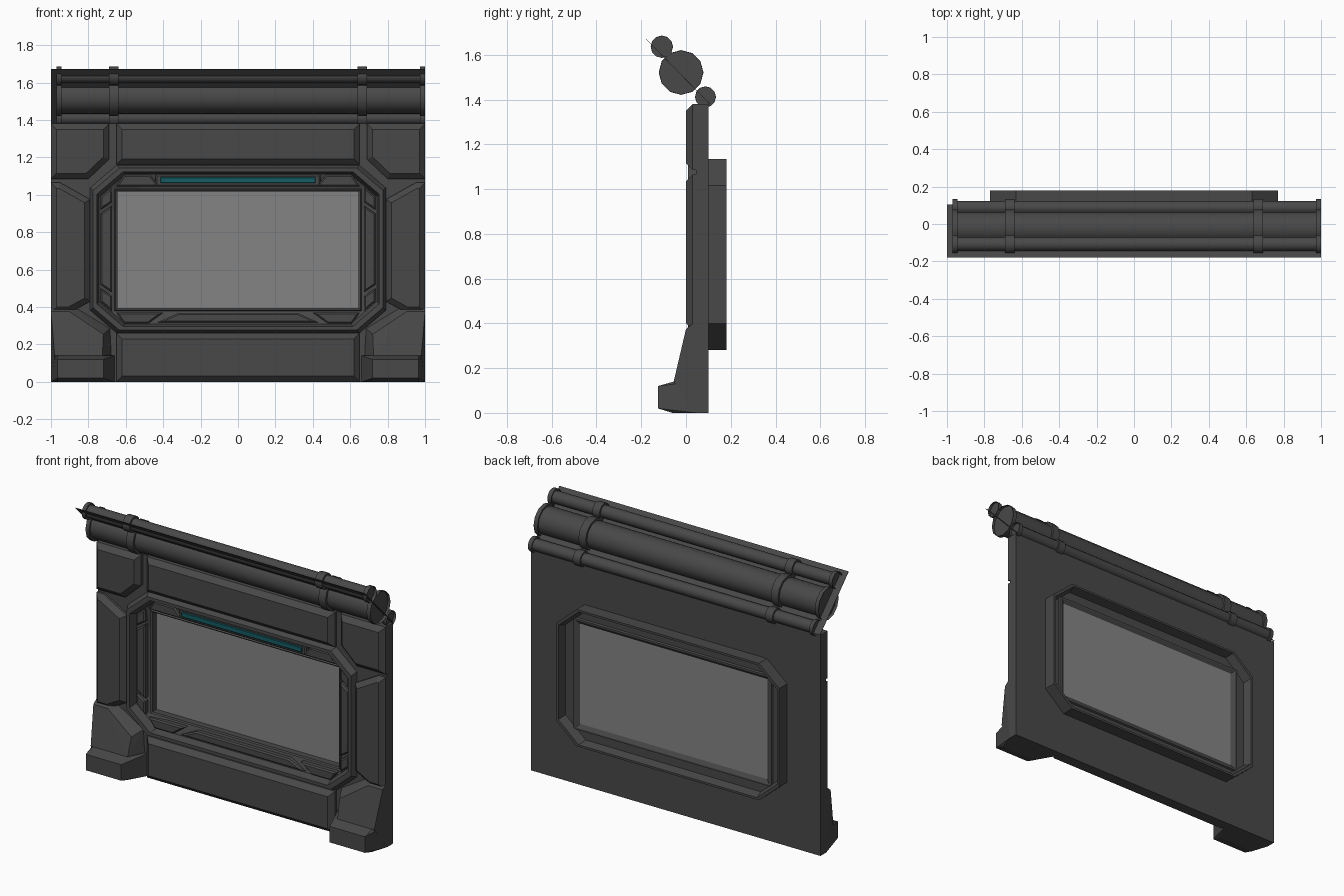
import bpy, bmesh, math

if "Cube" in bpy.data.objects:
    bpy.data.objects.remove(bpy.data.objects["Cube"])


def material(name, col):
    m = bpy.data.materials.new(name)
    m.diffuse_color = col
    m.use_nodes = True
    m.node_tree.nodes["Principled BSDF"].inputs["Base Color"].default_value = m.diffuse_color
    return m


DARK = material("dark_metal", (0.065, 0.065, 0.065, 1))
GLASS = material("pane_grey", (0.23, 0.23, 0.23, 0.8))
CYAN = material("light_cyan", (0.008, 0.11, 0.13, 1))


def finish(bm, name, mat=DARK):
    bmesh.ops.recalc_face_normals(bm, faces=bm.faces[:])
    me = bpy.data.meshes.new(name)
    bm.to_mesh(me)
    bm.free()
    ob = bpy.data.objects.new(name, me)
    bpy.context.collection.objects.link(ob)
    me.materials.append(mat)
    return ob


def loop(w, z0, z1, y, c=None, cx=0.14, cz=0.12):
    """Twelve points: chamfered when c is set, otherwise a true rectangle."""
    pts = []
    for sx, top in ((1, 1), (-1, 1), (-1, 0), (1, 0)):
        z = z1 if top else z0
        dz = -cz if top else cz
        side = (sx * w, y, z + dz)
        flat = (sx * (w - cx), y, z)
        mid = (sx * (w - cx / 2), y, z + dz / 2) if c else (sx * w, y, z)
        pts += [side, mid, flat] if sx * (1 if top else -1) > 0 else [flat, mid, side]
    return pts


def loft(name, loops):
    """Skin a closed ring of loops."""
    bm = bmesh.new()
    vs = [[bm.verts.new(p) for p in lp] for lp in loops]
    n = len(loops[0])
    for k in range(len(vs)):
        a, b = vs[k], vs[(k + 1) % len(vs)]
        for i in range(n):
            j = (i + 1) % n
            bm.faces.new((a[i], a[j], b[j], b[i]))
    return finish(bm, name)


def panel(name, pts, bevel=0.03, y0=0.045, y1=0.03, y2=0.0, mat=DARK):
    """Raised plate with a sloped border, drawn as an x-z outline."""
    area = sum(p[0] * q[1] - q[0] * p[1] for p, q in zip(pts, pts[1:] + pts[:1]))
    if area < 0:
        pts = pts[::-1]
    bm = bmesh.new()
    back = [bm.verts.new((x, y0, z)) for x, z in pts]
    front = [bm.verts.new((x, y1, z)) for x, z in pts]
    bm.faces.new(back[::-1])
    for i in range(len(pts)):
        j = (i + 1) % len(pts)
        bm.faces.new((back[i], back[j], front[j], front[i]))
    f = bm.faces.new(front)
    bm.normal_update()
    bmesh.ops.inset_region(bm, faces=[f], thickness=bevel, use_even_offset=True)
    for v in f.verts:
        v.co.y = y2
    return finish(bm, name, mat)


def pair(name, pts, **kw):
    for s, side in ((1, "right"), (-1, "left")):
        panel(f"{name}_{side}", [(s * x, z) for x, z in pts], **kw)


def hull(name, pts, s=1):
    bm = bmesh.new()
    for x, y, z in pts:
        bm.verts.new((s * x, y, z))
    bmesh.ops.convex_hull(bm, input=bm.verts[:])
    return finish(bm, name)


def rod(name, x0, x1, y, z, r, fill='NGON'):
    bpy.ops.mesh.primitive_cylinder_add(vertices=12, radius=r, depth=x1 - x0,
                                        end_fill_type=fill,
                                        location=((x0 + x1) / 2, y, z),
                                        rotation=(0, math.pi / 2, 0))
    ob = bpy.context.object
    ob.name = name
    ob.data.materials.append(DARK)
    bpy.ops.object.shade_smooth_by_angle(angle=math.radians(35))


# Wall slab with chamfered window hole
loft("wall_slab", [
    loop(1, 0, 1.38, 0.10), loop(1, 0, 1.38, 0.045),
    loop(0.77, 0.28, 1.135, 0.045, 1), loop(0.77, 0.28, 1.135, 0.10, 1)])

# Window surround: front lip, funnel, rectangular opening and rear rim
loft("window_surround", [
    loop(0.79, 0.262, 1.158, 0.045, 1), loop(0.775, 0.277, 1.143, 0.008, 1),
    loop(0.755, 0.297, 1.123, 0.008, 1), loop(0.742, 0.31, 1.11, 0.055, 1),
    loop(0.66, 0.38, 1.03, 0.08), loop(0.655, 0.385, 1.025, 0.07),
    loop(0.645, 0.395, 1.018, 0.075), loop(0.645, 0.395, 1.018, 0.12),
    loop(0.67, 0.37, 1.04, 0.135), loop(0.685, 0.36, 1.05, 0.135),
    loop(0.69, 0.355, 1.055, 0.125),
    loop(0.745, 0.305, 1.11, 0.125, 1), loop(0.757, 0.293, 1.122, 0.18, 1),
    loop(0.77, 0.28, 1.135, 0.18, 1), loop(0.77, 0.28, 1.135, 0.09, 1)])

# Window pane
panel("window_pane", [(-0.65, 0.39), (0.65, 0.39), (0.65, 1.022), (-0.65, 1.022)],
      bevel=0.01, y0=0.121, y1=0.115, y2=0.115, mat=GLASS)

# Front armour panels
panel("top_panel", [(-0.65, 1.162), (0.65, 1.162), (0.65, 1.38), (-0.65, 1.38)])
panel("bottom_panel", [(-0.65, 0.0), (0.65, 0.0), (0.65, 0.26), (-0.65, 0.26)])
pair("corner_panel", [(0.69, 1.38), (1, 1.38), (1, 1.085), (0.80, 1.085), (0.69, 1.19)])
pair("side_panel", [(1, 1.065), (0.95, 1.065), (0.79, 0.975), (0.79, 0.43), (0.90, 0.37), (1, 0.37)])

# Feet: sloped upper block and projecting toe
for s, side in ((1, "right"), (-1, "left")):
    hull(f"foot_upper_{side}", [
        (0.67, 0.045, 0), (0.685, 0.045, 0.285), (0.89, 0.045, 0.41), (1, 0.045, 0.41),
        (1, 0.045, 0), (0.725, -0.055, 0.14), (0.72, -0.025, 0.255), (0.90, 0.0, 0.375),
        (1, 0.0, 0.375), (0.98, -0.055, 0.14)], s)
    hull(f"foot_toe_{side}", [
        (0.66, 0.045, 0), (0.66, 0.045, 0.14), (1, 0.045, 0), (1, 0.045, 0.14)] +
        [(x, y, z) for x in (0.72, 0.965) for y, z in
         ((-0.06, 0), (-0.125, 0.02), (-0.125, 0.12), (-0.055, 0.14))], s)

# Trim plates inside the window surround
trim = dict(bevel=0.008, y0=0.08, y1=0.05, y2=0.042)
pair("side_trim", [(0.735, 0.52), (0.735, 0.90), (0.675, 0.94), (0.675, 0.48)], **trim)
pair("upper_side_trim", [(0.735, 0.92), (0.735, 0.99), (0.675, 1.04), (0.675, 0.96)], **trim)
pair("lower_side_trim", [(0.735, 0.50), (0.735, 0.43), (0.675, 0.38), (0.675, 0.46)], **trim)
pair("upper_corner_trim", [(0.47, 1.105), (0.61, 1.105), (0.65, 1.045), (0.42, 1.045)], **trim)
pair("lower_corner_trim", [(0.48, 0.312), (0.61, 0.312), (0.65, 0.37), (0.40, 0.37)], **trim)
panel("lower_vent", [(-0.43, 0.318), (0.43, 0.318), (0.32, 0.368), (-0.32, 0.368)], **trim)
panel("light_housing", [(-0.44, 1.045), (0.44, 1.045), (0.44, 1.108), (-0.44, 1.108)], **trim)
panel("light_bar", [(-0.415, 1.063), (0.415, 1.063), (0.415, 1.095), (-0.415, 1.095)],
      bevel=0.004, y0=0.045, y1=0.037, y2=0.034, mat=CYAN)

# Roof pipes with capped bands and open end collars
for name, y, z, r, collar in (("upper_pipe", -0.108, 1.636, 0.038, 0.05),
                              ("main_pipe", -0.022, 1.521, 0.086, 0.1),
                              ("rear_pipe", 0.087, 1.412, 0.037, 0.047)):
    rod(name, -0.955, 0.978, y, z, r)
    for i, (a, b) in enumerate(((-0.69, -0.64), (0.64, 0.69))):
        rod(f"{name}_band_{i + 1}", a, b, y, z, collar)
    for i, (a, b, cap) in enumerate(((-0.97, -0.945, -0.95), (0.973, 1.0, 0.98))):
        rod(f"{name}_end_collar_{i + 1}", a, b, y, z, collar, 'NOTHING')
        rod(f"{name}_end_cap_{i + 1}", cap - 0.003, cap + 0.003, y, z, collar * 0.99)

# Slanted backing plate joining the pipes along their whole length
hull("pipe_backing_plate", [(x, y, z + d) for x in (-1, 1) for d in (0, 0.003)
                            for y, z in ((-0.178, 1.669), (0.105, 1.38))])
